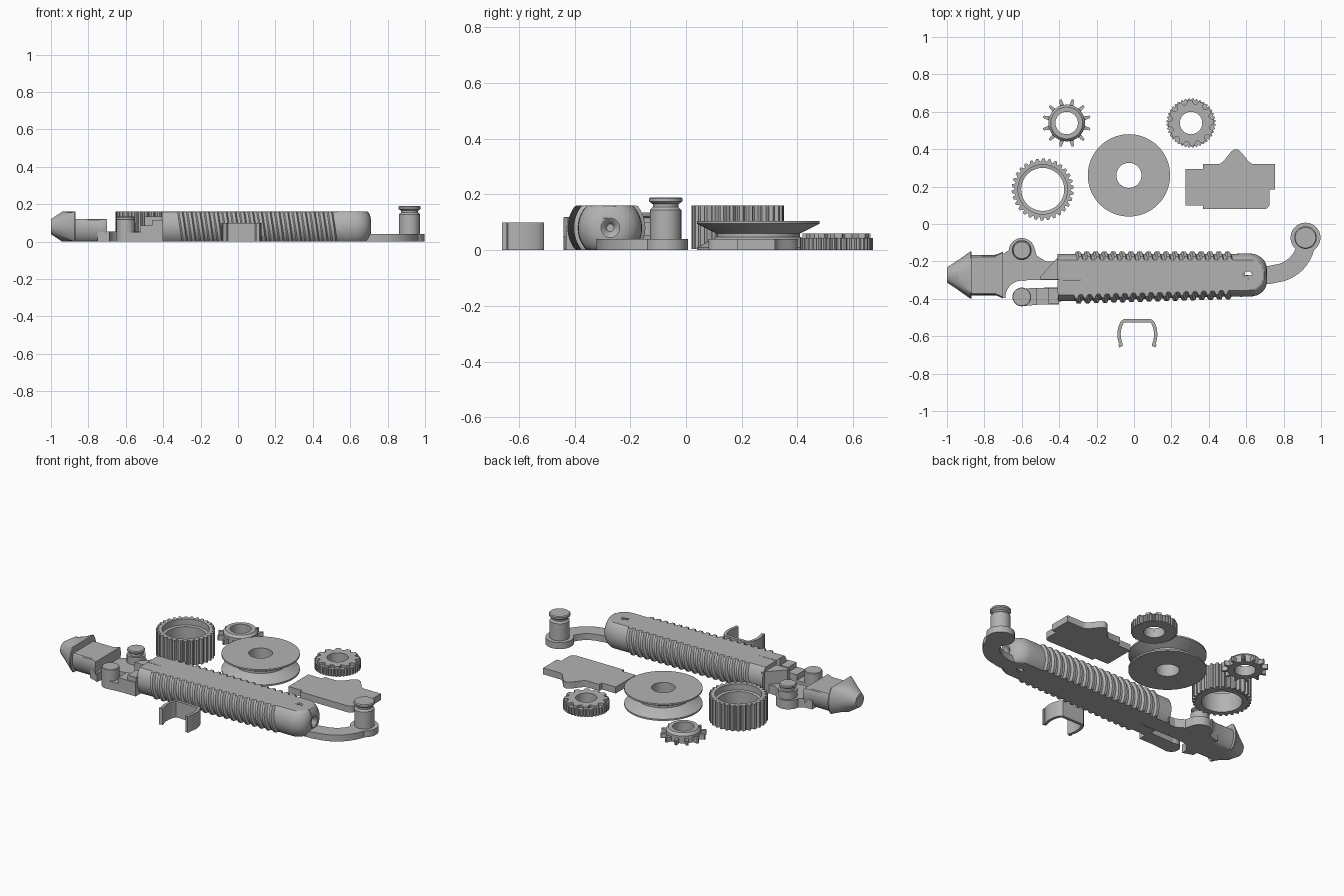
import bpy, bmesh
from math import sin, cos, pi, radians
from mathutils import Matrix, Vector

cube = bpy.data.objects.get("Cube")
if cube:
    bpy.data.objects.remove(cube, do_unlink=True)

grey = bpy.data.materials.new("light grey plastic")
grey.use_nodes = True
grey.diffuse_color = (0.45, 0.45, 0.45, 1)
grey.node_tree.nodes["Principled BSDF"].inputs["Base Color"].default_value = grey.diffuse_color


def loft(name, loops, wrap=False):
    """Skin a list of equal-length vertex loops; cap the ends or wrap round."""
    bm = bmesh.new()
    rows = [[bm.verts.new(p) for p in loop] for loop in loops]
    n = len(rows[0])
    pairs = list(zip(rows, rows[1:])) + ([(rows[-1], rows[0])] if wrap else [])
    for a, b in pairs:
        for i in range(n):
            j = (i + 1) % n
            bm.faces.new((a[i], a[j], b[j], b[i]))
    if not wrap:
        bm.faces.new(rows[0])
        bm.faces.new(rows[-1])
    bmesh.ops.remove_doubles(bm, verts=bm.verts, dist=0.0002)
    bmesh.ops.recalc_face_normals(bm, faces=bm.faces)
    mesh = bpy.data.meshes.new(name)
    bm.to_mesh(mesh)
    bm.free()
    obj = bpy.data.objects.new(name, mesh)
    bpy.context.collection.objects.link(obj)
    mesh.materials.append(grey)
    bpy.ops.object.select_all(action="DESELECT")
    obj.select_set(True)
    bpy.context.view_layer.objects.active = obj
    bpy.ops.object.shade_smooth_by_angle(angle=radians(30))
    return obj


def prism(name, pts, z0, z1):
    return loft(name, [[(x, y, z) for x, y in pts] for z in (z0, z1)])


def box(name, x0, x1, y0, y1, z0, z1):
    return prism(name, [(x0, y0), (x1, y0), (x1, y1), (x0, y1)], z0, z1)


def arc(cx, cy, r, a0, a1, n=16):
    steps = [radians(a0 + (a1 - a0) * i / n) for i in range(n + 1)]
    return [(cx + r * cos(a), cy + r * sin(a)) for a in steps]


def lathe(name, cx, cy, profile, hollow=False, seg=64):
    loops = [[(x, y, z) for x, y in arc(cx, cy, r, 0, 360, seg)[:-1]] for r, z in profile]
    return loft(name, loops, hollow)


def gear(name, cx, cy, teeth, tooth, hole, z0, z1):
    """Ring whose rim repeats the (fraction, radius) pattern of one tooth."""
    polar = [(2 * pi * (t + f) / teeth, r) for t in range(teeth) for f, r in tooth]
    rim = [(cx + r * cos(a), cy + r * sin(a)) for a, r in polar]
    bore = [(cx + hole * cos(a), cy + hole * sin(a)) for a, r in polar]
    return loft(name, [[(x, y, z) for x, y in ring]
                       for ring, z in ((rim, z0), (rim, z1), (bore, z1), (bore, z0))], True)


def ribbon(path, widths):
    """Outline of a strip of given half widths along a 2D path."""
    pts = [Vector(p) for p in path]
    left, right = [], []
    for i, p in enumerate(pts):
        d = (pts[min(i + 1, len(pts) - 1)] - pts[max(i - 1, 0)]).normalized()
        side = Vector((-d.y, d.x)) * widths
        left.append(tuple(p + side))
        right.append(tuple(p - side))
    return left + right[::-1]


AXIS_Y, AXIS_Z, PITCH = -0.273, 0.08, 0.047


def clipped_round(name, rings, side=0, inner=None, top=0.16, lean=False):
    """Round bar along x, flattened at the bed and at the top. side picks one half."""
    loops = []
    for x, r in rings:
        a0, a1, n = (-90, 90, 28) if side else (0, 360, 56)
        pts = arc(0, 0, r, a0, a1, n)
        pts = [(y, max(-AXIS_Z, min(top - AXIS_Z, z))) for y, z in pts]
        if side:
            depth = -inner(x)
            pts = [(depth, pts[0][1])] + pts + [(depth, pts[-1][1])]
        else:
            pts = pts[:-1]
        tilt = PITCH / 2 if lean and -0.36 < x < 0.56 else 0
        loops.append([(x + side * tilt * z / AXIS_Z / 2, AXIS_Y + (side or 1) * y, AXIS_Z + z)
                      for y, z in pts])
    return loft(name, loops)


# Ribbed split handle with a rounded end
BODY, RIB = 0.112, 0.127
rings = [(-0.41, BODY)]
for i in range(18):
    x = -0.315 + i * PITCH
    rings += [(x, BODY), (x + 0.008, RIB), (x + 0.024, RIB), (x + 0.032, BODY)]
rings += [(0.57, 0.115)]
rings += [(0.62 + 0.09 * sin(a), 0.035 + 0.08 * cos(a)) for a in [i * pi / 16 for i in range(9)]]
rings += [(0.705, 0.026), (0.685, 0.014)]
upper = clipped_round("handle_upper_half", rings, 1, lambda x: 0.025, lean=True)
lower = clipped_round("handle_lower_half", rings, -1,
                      lambda x: -0.036 if x < 0.6 else -0.022, lean=True)
pivot = Matrix.Translation((0.61, AXIS_Y, 0))
lower.data.transform(pivot @ Matrix.Rotation(0.028, 4, "Z") @ pivot.inverted())

# Round hole where the handle slot ends
cutter = lathe("slot_hole_cutter", 0.61, AXIS_Y, [(0.02, -0.1), (0.02, 0.3)], seg=24)
cutter.hide_render = True
cutter.hide_set(True)
cutter.display_type = "WIRE"
for half in (upper, lower):
    mod = half.modifiers.new("slot_hole", "BOOLEAN")
    mod.operation, mod.object, mod.solver = "DIFFERENCE", cutter, "EXACT"

# Tapered nose and collared neck
clipped_round("nose", [(-1, 0.04), (-0.94, 0.08), (-0.875, 0.126), (-0.868, 0.126)])
clipped_round("neck", [(-0.87, 0.108), (-0.74, 0.108), (-0.715, 0.118), (-0.70, 0.126)], top=0.12)

# Base plate joining neck and handle, hollowed around the latch post
plate = [(-0.75, -0.165), (-0.70, -0.16), (-0.67, -0.14)]
plate += arc(-0.60, -0.145, 0.07, 165, 15, 14)
plate += [(-0.52, -0.17), (-0.47, -0.20), (-0.40, -0.20), (-0.40, -0.30), (-0.57, -0.30)]
plate += arc(-0.60, -0.39, 0.087, 80, 185, 14) + [(-0.72, -0.385), (-0.75, -0.375)]
prism("head_plate", plate, 0, 0.055)
prism("handle_shoulder", [(-0.50, -0.28), (-0.40, -0.17), (-0.40, -0.298), (-0.50, -0.298)], 0, 0.135)

# Pivot pin on the head
lathe("pivot_pin", -0.60, -0.14, [(0.053, 0), (0.053, 0.10), (0.04, 0.10), (0.04, 0.115),
                                 (0.05, 0.122), (0.05, 0.13), (0.045, 0.135)], seg=40)

# Latch hook on the free lower arm
prism("latch_arm", [(-0.60, -0.345), (-0.40, -0.338), (-0.40, -0.42), (-0.60, -0.44)], 0, 0.05)
box("latch_step_low", -0.52, -0.40, -0.43, -0.342, 0, 0.085)
box("latch_step_high", -0.46, -0.40, -0.425, -0.342, 0, 0.115)
lathe("latch_post", -0.60, -0.39, [(0.05, 0), (0.05, 0.117), (0.047, 0.12)], seg=40)

# Curved crank arm and its knob
path = [(0.64, -0.273), (0.72, -0.273)] + arc(0.735, -0.08, 0.187, -75, 0, 14)
prism("crank_arm", ribbon(path, 0.048), 0, 0.04)
lathe("crank_end", 0.917, -0.073, [(0.08, 0), (0.08, 0.04)])
lathe("crank_knob", 0.917, -0.073, [(0.056, 0.03), (0.056, 0.145), (0.046, 0.155), (0.046, 0.165),
                                   (0.06, 0.175), (0.06, 0.185), (0.055, 0.19)], seg=40)

# Grooved spool
lathe("spool", -0.027, 0.26, [(0.067, 0), (0.22, 0), (0.22, 0.01), (0.15, 0.048), (0.15, 0.06),
                              (0.22, 0.095), (0.22, 0.105), (0.067, 0.105)], True, 80)

# Knurled collar with a stepped bore
gear("knurled_collar", -0.488, 0.185, 30,
     [(0, 0.15), (0.2, 0.166), (0.55, 0.166), (0.8, 0.15)], 0.132, 0.004, 0.16)
lathe("collar_bore", -0.488, 0.185, [(0.115, 0), (0.145, 0), (0.145, 0.125), (0.115, 0.12)], True)

# Small star gear with a collar
gear("star_gear", -0.36, 0.54, 12,
     [(0, 0.09), (0.25, 0.09), (0.4, 0.128), (0.5, 0.131), (0.6, 0.128), (0.75, 0.09)], 0.06, 0, 0.03)
lathe("star_gear_collar", -0.36, 0.54, [(0.06, 0), (0.098, 0), (0.098, 0.045), (0.085, 0.06),
                                       (0.06, 0.06)], True)

# Ratchet wheel: fine knurl below, scalloped rim above
gear("ratchet_knurl", 0.305, 0.54, 40, [(0, 0.121), (0.3, 0.131), (0.7, 0.131)], 0.06, 0, 0.044)
gear("ratchet_scallops", 0.305, 0.54, 12,
     [(0, 0.122), (0.32, 0.124), (0.42, 0.106), (0.6, 0.1), (0.78, 0.106), (0.9, 0.122)],
     0.06, 0.044, 0.06)

# Flat thumb latch with a rounded hump
hump = [(0.45 + 0.19 * t / 16, 0.32 + 0.04 * (1 - cos(2 * pi * t / 16))) for t in range(17)]
latch = [(0.37, 0.08), (0.69, 0.08)] + arc(0.695, 0.11, 0.03, -90, 0, 6)
latch += [(0.725, 0.185), (0.755, 0.185), (0.755, 0.32)] + hump[::-1] + [(0.37, 0.32)]
prism("thumb_latch", latch, 0, 0.04)
box("thumb_latch_tang", 0.275, 0.375, 0.10, 0.295, 0, 0.04)

# Springy open clip
half = [(-0.055, -0.662)] + arc(0.04, -0.59, 0.135, 205, 152, 10) + [(-0.07, -0.518)]
half[0] = (-0.097, -0.652)
half = [(x + 0.015, y) for x, y in half]
clip = half + [(0.036 - x, y) for x, y in half[::-1]]
prism("spring_clip", ribbon(clip, 0.009), 0, 0.10)
